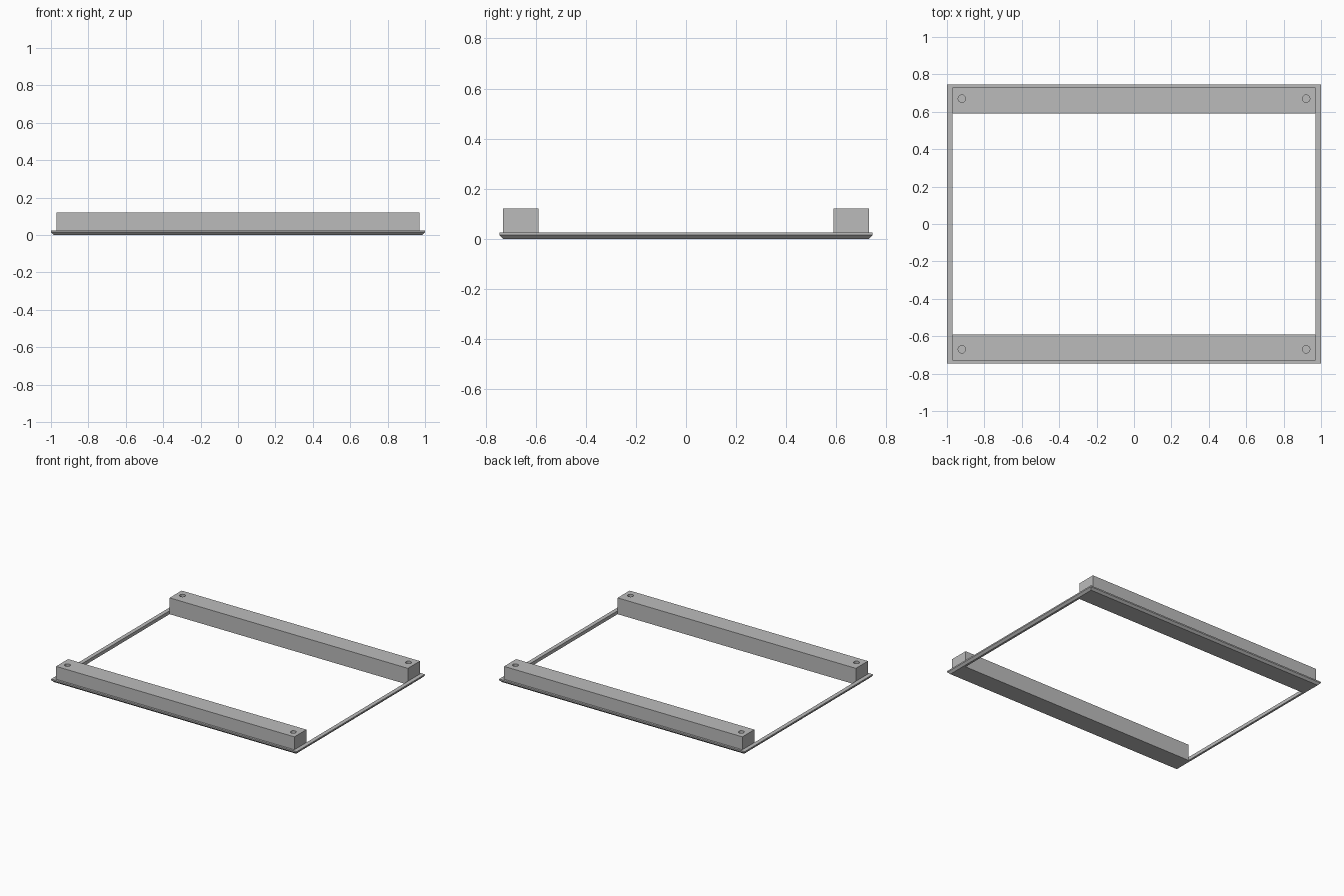
import bpy
import bmesh

cube = bpy.data.objects.get("Cube")
if cube:
    bpy.data.objects.remove(cube, do_unlink=True)

# Single matte grey
GREY = (0.5, 0.5, 0.5, 1.0)
grey = bpy.data.materials.new("plain grey")
grey.use_nodes = True
grey.diffuse_color = GREY
grey.node_tree.nodes["Principled BSDF"].inputs["Base Color"].default_value = GREY

PLATE_TOP = 0.025
RAIL_TOP = 0.12


def add_object(name, bm):
    bmesh.ops.recalc_face_normals(bm, faces=bm.faces)
    mesh = bpy.data.meshes.new(name)
    bm.to_mesh(mesh)
    bm.free()
    mesh.materials.append(grey)
    obj = bpy.data.objects.new(name, mesh)
    bpy.context.collection.objects.link(obj)
    return obj


# Base frame: rectangular rings joined into a closed section, chamfered underneath
bm = bmesh.new()
section = [(1.0, 0.745, PLATE_TOP), (1.0, 0.745, 0.015), (0.985, 0.73, 0),
           (0.97, 0.59, 0), (0.97, 0.59, PLATE_TOP)]
corners = [(-1, -1), (1, -1), (1, 1), (-1, 1)]
rings = [[bm.verts.new((x * sx, y * sy, z)) for sx, sy in corners]
         for x, y, z in section]
for i, ring in enumerate(rings):
    following = rings[(i + 1) % len(rings)]
    for j in range(4):
        k = (j + 1) % 4
        bm.faces.new((ring[j], ring[k], following[k], following[j]))
add_object("base_frame", bm)


def make_rail(name, side):
    # Solid bar standing on the frame
    bm = bmesh.new()
    bmesh.ops.create_cube(bm, size=1)
    height = RAIL_TOP - PLATE_TOP
    bmesh.ops.scale(bm, vec=(1.94, 0.14, height), verts=bm.verts)
    bmesh.ops.translate(bm, vec=(0, side * 0.66, PLATE_TOP + height / 2), verts=bm.verts)
    rail = add_object(name, bm)

    # Blind round holes near both ends
    bm = bmesh.new()
    for end in (-1, 1):
        hole = bmesh.ops.create_cone(bm, cap_ends=True, segments=32,
                                     radius1=0.02, radius2=0.02, depth=0.1)
        bmesh.ops.translate(bm, vec=(end * 0.92, side * 0.67, RAIL_TOP - 0.03),
                            verts=hole["verts"])
    cutter = add_object(name + "_hole_cutter", bm)
    cutter.hide_render = True

    cut = rail.modifiers.new("holes", "BOOLEAN")
    cut.operation = "DIFFERENCE"
    cut.solver = "EXACT"
    cut.object = cutter
    bpy.ops.object.select_all(action="DESELECT")
    rail.select_set(True)
    bpy.context.view_layer.objects.active = rail
    bpy.ops.object.modifier_apply(modifier=cut.name)
    bpy.data.objects.remove(cutter, do_unlink=True)
    bpy.ops.object.shade_smooth_by_angle()


make_rail("front_rail", -1)
make_rail("back_rail", 1)
